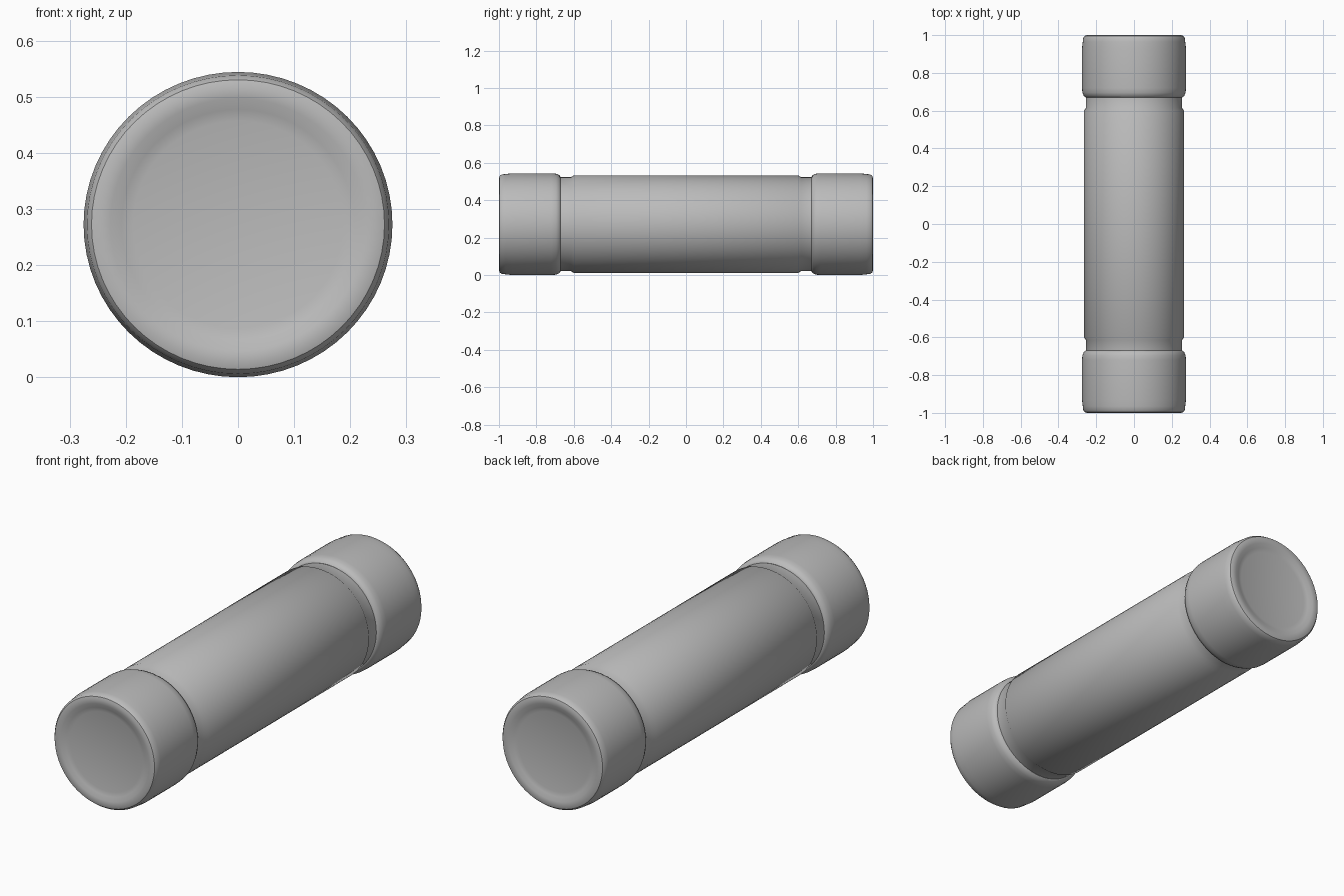
import bpy, bmesh, math

cube = bpy.data.objects.get("Cube")
if cube:
    bpy.data.objects.remove(cube, do_unlink=True)

SEGMENTS = 64
CENTRE_Z = 0.272
WIDEN = 1.012  # the barrel is a touch wider than tall

grey = bpy.data.materials.new("plain grey")
grey.use_nodes = True
colour = (0.5, 0.5, 0.5, 1)
grey.diffuse_color = colour
grey.node_tree.nodes["Principled BSDF"].inputs["Base Color"].default_value = colour


def lathe(name, profile, side=1):
    """Spin (radius, y) points around the y axis; side=-1 mirrors to the front."""
    bm = bmesh.new()
    verts = [bm.verts.new((r, 0, y * side)) for r, y in profile]
    edges = [bm.edges.new(pair) for pair in zip(verts, verts[1:])]
    bmesh.ops.spin(bm, geom=verts + edges, axis=(0, 0, 1), cent=(0, 0, 0),
                   angle=math.tau, steps=SEGMENTS, use_duplicate=False)
    bmesh.ops.remove_doubles(bm, verts=bm.verts, dist=0.0001)
    for v in bm.verts:
        x, y, z = v.co
        v.co = (x * WIDEN, z, y + CENTRE_Z)
    bmesh.ops.recalc_face_normals(bm, faces=bm.faces)
    mesh = bpy.data.meshes.new(name)
    bm.to_mesh(mesh)
    bm.free()
    mesh.materials.append(grey)
    obj = bpy.data.objects.new(name, mesh)
    bpy.context.collection.objects.link(obj)
    bpy.ops.object.select_all(action='DESELECT')
    obj.select_set(True)
    bpy.context.view_layer.objects.active = obj
    bpy.ops.object.shade_smooth_by_angle(angle=math.radians(35))
    return obj


# Main tube with a narrower neck at each end
half = [(0.251, 0.70), (0.251, 0.615), (0.261, 0.60)]
lathe("barrel", [(0, 0.70)] + half + [(r, -y) for r, y in reversed(half)] + [(0, -0.70)])

# End caps: chamfered inner lip, rounded rim and a shallow dished face
cap = [(0, 0.67), (0.252, 0.67), (0.262, 0.677), (0.27, 0.695), (0.272, 0.72),
       (0.272, 0.93), (0.268, 0.965), (0.266, 0.985), (0.258, 0.996),
       (0.245, 1.0), (0.225, 0.998), (0.205, 0.99), (0.185, 0.985), (0, 0.985)]
for name, side in (("front_cap", -1), ("back_cap", 1)):
    lathe(name, cap, side)
